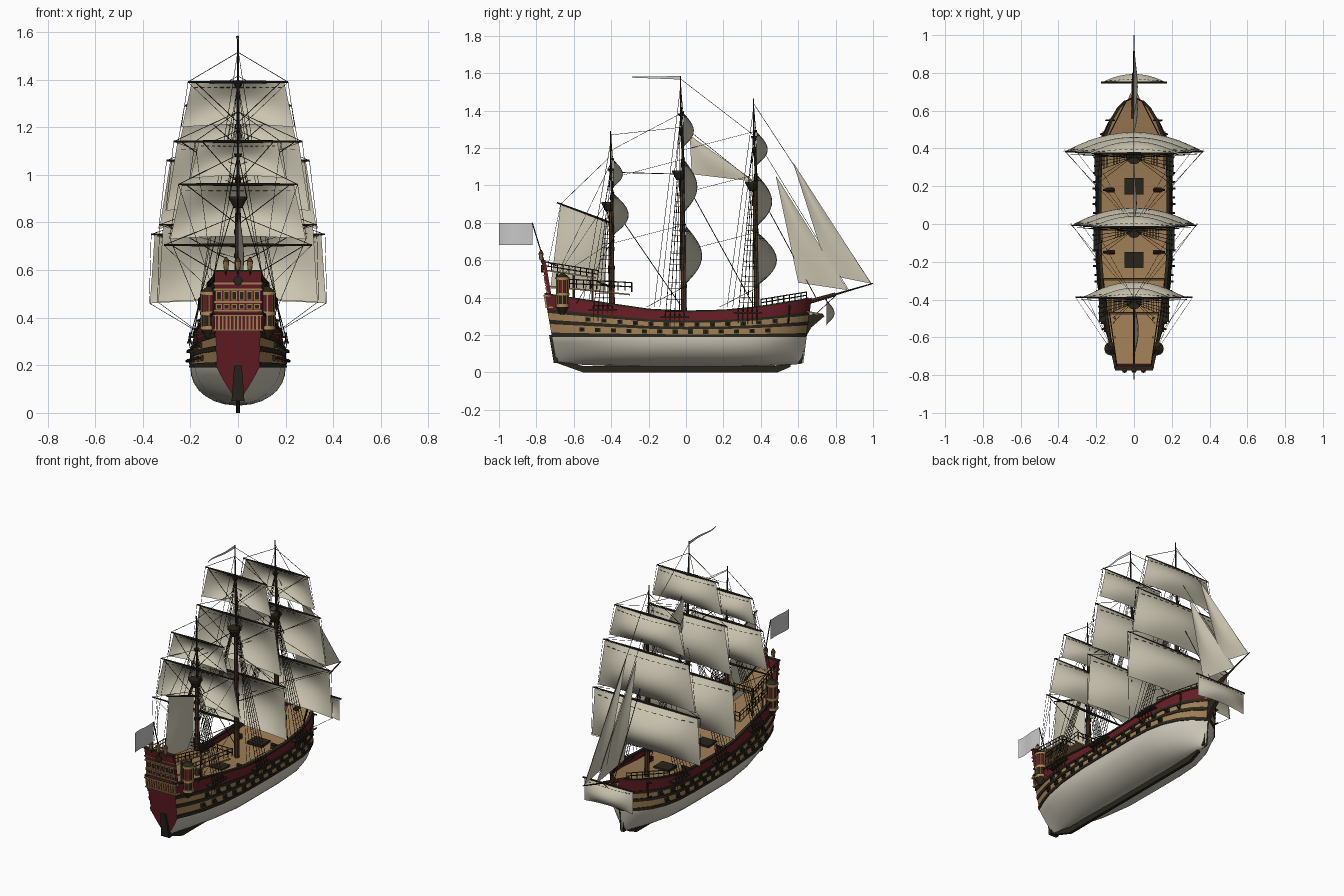
import bpy, bmesh, math
from mathutils import Vector as V

if "Cube" in bpy.data.objects:
    bpy.data.objects.remove(bpy.data.objects["Cube"])

COL = {"cream_sail": (.60, .56, .44), "pale_hull": (.62, .58, .49), "dark_red": (.13, .012, .018),
       "tan_wood": (.34, .205, .09), "black_wood": (.022, .019, .010), "mast_brown": (.075, .034, .018),
       "gold_trim": (.42, .26, .10), "grey_flag": (.58, .58, .58)}
MATS = {}
for k, c in COL.items():
    MATS[k] = bpy.data.materials.new(k)
    MATS[k].diffuse_color = (*c, 1)
parts = {}

def add(name, mat, verts, faces):
    vs, fs, ms = parts.setdefault(name, ([], [], []))
    o = len(vs)
    vs += [tuple(v) for v in verts]
    fs += [tuple(i + o for i in f) for f in faces]
    ms += [mat] * len(faces)

def loft(name, mat, rings, caps=True):
    n = len(rings[0])
    fs = [(r*n+i, r*n+(i+1) % n, (r+1)*n+(i+1) % n, (r+1)*n+i) for r in range(len(rings)-1) for i in range(n)]
    if caps:
        fs += [tuple(range(n)), tuple(range((len(rings)-1)*n, len(rings)*n))]
    add(name, mat, [p for r in rings for p in r], fs)

def tube(name, mat, a, b, r1, r2=None, n=8):
    a, b = V(a), V(b)
    q = (b - a).to_track_quat('Z', 'Y')
    ring = lambda c, r: [c + q @ V((r*math.cos(6.2832*i/n), r*math.sin(6.2832*i/n), 0)) for i in range(n)]
    loft(name, mat, [ring(a, r1), ring(b, r1 if r2 is None else r2)])

def rope(a, b, r=.0014, name="rigging"):
    tube(name, "black_wood", a, b, r, n=3)

def box(name, mat, c, s):
    x, y, z = c
    a, b, d = (k/2 for k in s)
    loft(name, mat, [[(x-a, y-b, h), (x+a, y-b, h), (x+a, y+b, h), (x-a, y+b, h)] for h in (z-d, z+d)])

def plate(name, mat, pts, x0, x1):  # outline in the y-z plane, extruded along x
    loft(name, mat, [[(x, *p) for p in pts] for x in (x0, x1)])

# ---- hull: y, half breadth at water, at rail, rail height, fineness
ST = [(-.71, .088, .098, .42, 1), (-.64, .12, .118, .405, .8), (-.55, .152, .138, .39, .5), (-.4, .182, .162, .365, .2),
      (-.2, .198, .18, .335, 0), (0, .2, .185, .325, 0), (.2, .2, .185, .33, 0), (.35, .193, .178, .345, .05),
      (.45, .172, .158, .36, .2), (.53, .135, .125, .375, .4), (.59, .085, .085, .385, .6), (.625, .035, .045, .395, .8),
      (.64, .004, .008, .4, 1)]
WL = .19

def st(y):
    for a, b in zip(ST, ST[1:]):
        if y <= b[0]:
            t = max(0, (y - a[0])/(b[0] - a[0]))
            return [p + (q - p)*t for p, q in zip(a, b)]
    return ST[-1]

def H(y, g):  # g 0..1 below water, 1..2 above
    _, bw, bt, zs, fine = st(y)
    if g <= 1:
        x = bw*((1-fine)*math.sqrt(max(0, 1-(1-g)**2.2)) + fine*g**.9)
        z = .03 + (.02*fine)*(1-g) + (WL-.03)*g*(1 - .125*fine*(1-g))
    else:
        u = g - 1
        x, z = bw + (bt-bw)*u**1.5, WL + (zs-WL)*u
    return V((x, y + .05*(y/.7)**3*(z-.15)/.3, z))

LV = [(0, "pale_hull"), (.04, "pale_hull"), (.12, "pale_hull"), (.25, "pale_hull"), (.4, "pale_hull"), (.6, "pale_hull"),
      (.8, "pale_hull"), (1, "black_wood"), (1.1, "tan_wood"), (1.3, "black_wood"), (1.4, "tan_wood"),
      (1.56, "black_wood"), (1.65, "dark_red"), (2, None)]
YS = sorted({round(s[0], 3) for s in ST} | {-.675, -.6, -.47, -.3, -.1, .1, .28, .4, .49, .56, .61})
for s in (-1, 1):
    M = lambda p: (p[0]*s, p[1], p[2])
    for (g0, m), (g1, _) in zip(LV, LV[1:]):
        for a, b in zip(YS, YS[1:]):
            q = [M(H(a, g0)), M(H(b, g0)), M(H(b, g1)), M(H(a, g1))]
            add("hull", m, q, [(0, 1, 2, 3)])
    # cap rail and protruding wales
    loft("cap_rail", "black_wood", [[M(H(y, 2) + V((dx, 0, dz))) for dx, dz in ((.006, -.004), (.006, .006), (-.012, .006), (-.012, -.004))] for y in YS[:-1]])
    for g0, g1 in ((1, 1.1), (1.3, 1.4), (1.56, 1.65)):
        loft("wales", "black_wood", [[M(H(y, g) + V((d, 0, 0))) for g, d in ((g0, -.002), (g0, .005), (g1, .005), (g1, -.002))] for y in YS])
    # gun ports and barrels
    for row, g in enumerate((1.2, 1.48)):
        for i in range(13):
            y = -.55 + i*.082 + row*.035
            if y < .54:
                p = H(y, g)
                box("gun_ports", "black_wood", M(p), (.014, .028, .022))
                tube("gun_barrels", "black_wood", M(p), M(p + V((.022, 0, 0))), .006, .005, 6)
    # anchors
    tube("anchors", "black_wood", (s*.1, .55, .36), (s*.15, .55, .36), .004)
    tube("anchors", "black_wood", (s*.125, .555, .36), (s*.125, .545, .26), .005)
    rope((s*.1, .55, .28), (s*.125, .545, .26), .005, "anchors")
    rope((s*.15, .55, .28), (s*.125, .545, .26), .005, "anchors")
    # deck guns
    for y in (.18, -.15):
        box("gun_carriages", "dark_red", (s*.125, y, .295), (.04, .025, .02))
        tube("deck_guns", "black_wood", (s*.1, y, .31), (s*.165, y, .31), .009, .006)
add("hull", "dark_red", [H(YS[0], g) for g, _ in LV] + [H(YS[0], g)*1 - V((2*H(YS[0], g).x, 0, 0)) for g, _ in LV][::-1], [tuple(range(2*len(LV)))])
dk = [(y, 2 - .05/(st(y)[3]-WL)) for y in YS]
dv = [p for y, g in dk for p in (H(y, g), H(y, g) - V((2*H(y, g).x, 0, 0)))]
add("main_deck", "tan_wood", dv, [(2*i, 2*i+1, 2*i+3, 2*i+2) for i in range(len(dk)-1)])
for y in (.2, -.19):
    box("hatch_gratings", "black_wood", (0, y, .285), (.1, .085, .02))

# ---- keel, stem, beak, rudder
plate("keel", "black_wood", [(-.69, .05), (-.55, 0), (.49, 0), (.56, .03), (.56, .05), (.48, .035), (-.55, .035), (-.69, .065)], -.009, .009)
plate("stem_and_beak", "black_wood", [(.60, .05), (.62, .05), (.635, .18), (.67, .24), (.74, .30), (.73, .315), (.66, .31), (.63, .36), (.61, .2)], -.012, .012)
loft("beak_deck", "tan_wood", [[(-.05, .62, z), (.05, .62, z), (.006, .72, z-.02), (-.006, .72, z-.02)] for z in (.325, .335)])
loft("rudder", "black_wood", [[(-w, y-.012, z), (w, y-.012, z), (w, y+.012, z), (-w, y+.012, z)] for w, y, z in ((.027, -.695, .05), (.016, -.72, .2))])

# ---- raised after decks and rails
def rail(a, b, h, n, sides=(-1, 1)):
    for s in sides:
        P = lambda t, d: (s*(a[0]+(b[0]-a[0])*t), a[1]+(b[1]-a[1])*t, a[2]+(b[2]-a[2])*t+d)
        for d in (h, h*.5):
            tube("rails", "black_wood" if d < h else "mast_brown", P(0, d), P(1, d), .003, n=4)
        for i in range(n+1):
            tube("rails", "black_wood", P(i/n, 0), P(i/n, h), .0028, n=4)

def deck(name, a, b):
    loft(name, "tan_wood", [[(-x, y, z-.008), (x, y, z-.008), (x, y, z), (-x, y, z)] for x, y, z in (a, b)])
deck("quarter_deck", (.092, -.74, .465), (.16, -.30, .42))
deck("poop_deck", (.09, -.75, .55), (.13, -.48, .51))
rail((.115, -.66, .455), (.165, -.29, .435), .045, 10)
rail((.09, -.75, .55), (.13, -.47, .505), .04, 9)
rail((.13, -.47, .505), (-.13, -.47, .505), .04, 8, (1,))
rail((.16, -.29, .43), (-.16, -.29, .43), .045, 10, (1,))
rail((.168, .40, .355), (.045, .645, .395), .035, 8)
for s in (-1, 1):
    for y in (-.5, -.6, -.69):
        tube("deck_posts", "mast_brown", (s*.1, y, .36), (s*.1, y, .53), .006)

# ---- stern gallery
SY = lambda z: -.738 - .03*(z-.42)/.18
def stern(name, mat, x, z0, z1, w, d, dep=.012):
    loft(name, mat, [[(x-w, SY(z)-d, z), (x+w, SY(z)-d, z), (x+w, SY(z)-d+dep, z), (x-w, SY(z)-d+dep, z)] for z in (z0, z1)])
stern("stern_panel", "dark_red", 0, .40, .595, .098, .003, .02)
for z in (.425, .462, .515, .54):
    stern("stern_mouldings", "gold_trim", 0, z, z+.007, .102, .009)
for z in (.345, .405):
    stern("balcony_ledges", "gold_trim", 0, z, z+.008, .105, .026, .04)
stern("balcony_back", "black_wood", 0, .35, .41, .095, .006, .012)
for i in range(13):
    stern("balusters", "gold_trim", -.096 + i*.016, .35, .408, .0035, .024, .008)
for i in range(6):
    x = -.08 + i*.032
    for z0, z1 in ((.472, .512), (.434, .458)):
        stern("window_frames", "gold_trim", x, z0, z1, .012, .006)
        stern("window_panes", "black_wood", x, z0+.005, z1-.005, .008, .008)
tube("stern_badge", "black_wood", (0, -.775, .555), (0, -.755, .555), .02, n=12)
stern("taffrail", "black_wood", 0, .592, .6, .1, .008, .025)
for x in (-.05, 0, .05):
    tube("lantern_posts", "black_wood", (x, -.76, .57), (x, -.775, .60), .004)
    tube("lanterns", "gold_trim", (x, -.775, .60), (x, -.775, .635), .009, .013)
    tube("lantern_caps", "mast_brown", (x, -.775, .635), (x, -.775, .655), .014, .003)
# quarter galleries
for s in (-1, 1):
    for z0, z1, r0, r1, m in ((.31, .35, .012, .034, "black_wood"), (.35, .365, .036, .036, "gold_trim"), (.365, .41, .03, .03, "black_wood"),
                              (.41, .425, .036, .036, "gold_trim"), (.425, .495, .03, .03, "dark_red"), (.495, .51, .036, .036, "gold_trim"),
                              (.51, .53, .034, .01, "black_wood")):
        tube("quarter_galleries", m, (s*.122, -.66, z0), (s*.122, -.66, z1), r0, r1, 12)
    for i in range(8):
        a = i*math.pi/4
        x, y = s*.122 + .031*math.cos(a), -.66 + .031*math.sin(a)
        tube("gallery_columns", "gold_trim", (x, y, .36), (x, y, .5), .004, n=5)

# ---- masts, yards, square sails
def square_sail(y, zt, zb, wt, wb, bulge, n=12):
    P = lambda u, v: V((u*(wt+(wb-wt)*v), y + bulge*(1-u*u)*math.sin(math.pi*min(1, v*.98)), zt+(zb-zt)*v + .012*(1-u*u)*v**4))
    add("square_sails", "cream_sail", [P(i*2/n-1, j/n) for j in range(n+1) for i in range(n+1)],
        [(j*(n+1)+i, j*(n+1)+i+1, (j+1)*(n+1)+i+1, (j+1)*(n+1)+i) for j in range(n) for i in range(n)])
    for i in range(14):  # reef ties
        u = -.92 + i*.136
        rope(P(u, .1), P(u+.075, .1), .002, "reef_ties")

MASTS = [("fore", .38, .36, 1.465, 1.02, .33, [(1.29, 1.10, .21, .255, .06), (1.06, .775, .285, .33, .08), (.75, .46, .35, .37, .10)]),
         ("main", -.01, -.03, 1.585, 1.08, .30, [(1.39, 1.20, .195, .235, .055), (1.14, .85, .255, .30, .07), (.79, .465, .315, .335, .09)]),
         ("mizzen", -.395, -.403, 1.29, .91, .33, [(1.14, .985, .165, .20, .05), (.96, .73, .235, .285, .08)])]
for k, (nm, yb, yt, zt, zp, z0, sails) in enumerate(MASTS):
    Y = lambda z: yb + (yt-yb)*(z-.3)/(zt-.3)
    tube(nm+"_mast", "mast_brown", (0, yb, z0-.05), (0, Y(zp), zp), .016, .011)
    tube(nm+"_topmast", "black_wood", (0, Y(zp-.15)+.012, zp-.12), (0, Y(zt-.2), zt-.2), .008, .006)
    tube(nm+"_pole", "black_wood", (0, Y(zt-.2), zt-.2), (0, yt, zt), .005, .003)
    tube(nm+"_top", "black_wood", (0, Y(zp)-.012, zp-.05), (0, Y(zp)-.012, zp-.01), .018, .038, 12)
    tube(nm+"_top", "black_wood", (0, Y(zp)-.012, zp-.01), (0, Y(zp)-.012, zp), .04, n=12)
    tube(nm+"_crosstrees", "black_wood", (0, Y(zt-.2), zt-.215), (0, Y(zt-.2), zt-.2), .012, .018)
    for h in (.45, .55, .65, .75):
        tube(nm+"_bands", "black_wood", (0, Y(h), h), (0, Y(h), h+.02), .0165)
    yards = list(sails) + ([(.705, 0, .295, 0, 0)] if nm == "mizzen" else [])
    for zy, zb, wt, wb, bu in yards:
        ym = Y(zy) + .014
        if bu:
            square_sail(ym, zy-.004, zb, wt, wb, bu)
        for s in (-1, 1):
            tip = V((s*(wt+.015), ym-.004, zy))
            tube(nm+"_yards", "black_wood", (0, ym-.004, zy), tip, .0075, .0035)
            rope((0, Y(zy), zy+.125), tip, .0016)                      # lifts
            rope((0, ym-.025, zy-.17), tip - V((s*.03, .012, 0)), .002)  # buntlines
            if bu:
                rope(tip, (s*(wb+.003), ym, zb), .0012)
            ab = MASTS[k+1] if k < 2 else None                         # braces
            rope(tip, (0, ab[1], min(zy-.1, ab[3]-.1)) if ab else (s*.1, -.7, .5), .0011)
    cb, cs = sails[-1][1], sails[-1][3]
    for s in (-1, 1):
        hx = lambda y: H(y, 2).x
        rope((s*cs, yb+.014, cb), (s*hx(yb-.2), yb-.2, .35))
        # channels, shrouds, ratlines
        box("channels", "black_wood", (s*(hx(yb-.05)+.012), yb-.05, st(yb)[3]-.03), (.036, .15, .008))
        foot = [V((s*(hx(yb-.05)+.022), yb-.0-.025*i, st(yb)[3]-.03)) for i in range(5)]
        head = [V((s*.018, Y(zp)-.006*i, zp-.04)) for i in range(5)]
        for a, b in zip(foot, head):
            rope(a, b, .0019, "shrouds")
            rope(a, a - V((s*.012, 0, .06)), .002, "shrouds")
            tube("deadeyes", "black_wood", a, a + V((0, 0, .018)), .005, n=6)
        for i in range(1, 22):
            t = i/24
            rope(foot[0].lerp(head[0], t), foot[4].lerp(head[4], t), .0011, "ratlines")
        for i in range(3):  # topmast shrouds and backstays
            rope((s*.038, Y(zp)-.03+.015*i, zp), (0, Y(zt-.2), zt-.2), .0013, "shrouds")
        rope((s*hx(yb-.13), yb-.13, .35), (0, Y(zt-.2), zt-.2))
        rope((s*hx(yb-.16), yb-.16, .35), (0, yt, zt-.06))

# ---- stays
for a, b, r in (((-.03, 1.57), (.36, 1.27), .0014), ((.36, 1.44), (.99, .475), .0016), ((.36, 1.27), (.87, .44), .0014),
                ((.37, 1.0), (.7, .39), .0025), ((-.4, 1.27), (-.03, 1.31), .0014), ((-.4, 1.07), (-.02, 1.06), .0025),
                ((-.4, .9), (-.03, .36), .0025), ((-.02, 1.05), (.36, .36), .0025), ((-.03, 1.33), (.37, 1.01), .0016),
                ((-.67, .9), (-.41, 1.15), .0014), ((-.67, .9), (-.74, .56), .0012)):
    rope((0, *a), (0, *b), r, "stays")

# ---- fore-and-aft sails
def tri_sail(name, pts, bulge, n=10):
    a, b, c, d = [V((0, *p)) for p in pts]
    vs = []
    for j in range(n+1):
        for i in range(n+1):
            u, v = i/n, j/n
            p = a.lerp(b, u).lerp(d.lerp(c, u), v)
            p.x = bulge*math.sin(math.pi*u)*math.sin(math.pi*v)
            vs.append(p)
    add(name, "cream_sail", vs, [(j*(n+1)+i, j*(n+1)+i+1, (j+1)*(n+1)+i+1, (j+1)*(n+1)+i) for j in range(n) for i in range(n)])
tri_sail("outer_jib", [(.573, 1.12), (.578, 1.115), (.99, .475), (.765, .52)], .02)
tri_sail("inner_jib", [(.48, 1.05), (.485, 1.045), (.865, .44), (.60, .48)], .02)
tri_sail("staysail", [(.02, 1.27), (.025, 1.265), (.37, 1.02), (.03, 1.06)], .015)
tri_sail("spanker", [(-.67, .90), (-.43, .81), (-.43, .43), (-.725, .45)], .025)
tube("gaff", "black_wood", (0, -.69, .908), (0, -.41, .803), .004, .006)
tube("boom", "black_wood", (0, -.74, .59), (0, -.41, .46), .004, .006)

# ---- bowsprit and spritsail
tube("bowsprit", "mast_brown", (0, .56, .35), (0, .8, .418), .014, .01)
tube("jib_boom", "black_wood", (0, .74, .40), (0, 1.0, .476), .006, .003)
square_sail(.752, .385, .25, .165, .165, .042)
tube("sprit_yard", "black_wood", (-.175, .75, .388), (.175, .75, .388), .005)
rope((0, .8, .41), (0, .66, .28), .002)

# ---- flags
tube("flagpole", "black_wood", (0, -.755, .58), (0, -.822, .80), .003)
def flag(name, pts, amp, n=10):  # upper and lower edge, waving in x
    (y0, za, zb), (y1, zc, zd) = pts
    vs = []
    for i in range(n+1):
        t = i/n
        x = amp*math.sin(t*6.28)*t
        vs += [(x, y0+(y1-y0)*t, za+(zc-za)*t), (x, y0+(y1-y0)*t, zb+(zd-zb)*t)]
    add(name, "grey_flag", vs, [(2*i, 2*i+1, 2*i+3, 2*i+2) for i in range(n)])
flag("stern_flag", ((-.82, .80, .68), (-1.0, .80, .68)), .006)
flag("pennant", ((-.03, 1.584, 1.566), (-.29, 1.582, 1.576)), .012)

# ---- make the objects
for name, (vs, fs, ms) in parts.items():
    me = bpy.data.meshes.new(name)
    me.from_pydata(vs, [], fs)
    used = sorted(set(ms))
    for m in used:
        me.materials.append(MATS[m])
    for p, m in zip(me.polygons, ms):
        p.material_index = used.index(m)
    bm = bmesh.new()
    bm.from_mesh(me)
    if name == "hull":
        bmesh.ops.remove_doubles(bm, verts=bm.verts, dist=.0002)
    bmesh.ops.recalc_face_normals(bm, faces=bm.faces)
    bm.to_mesh(me)
    bm.free()
    ob = bpy.data.objects.new(name, me)
    bpy.context.collection.objects.link(ob)
    ob.select_set(True)
    bpy.context.view_layer.objects.active = ob
bpy.ops.object.shade_smooth_by_angle(angle=math.radians(40))

for m in bpy.data.materials:
    if m.users and not m.is_grease_pencil:
        m.use_nodes = True
        m.node_tree.nodes["Principled BSDF"].inputs["Base Color"].default_value = m.diffuse_color
